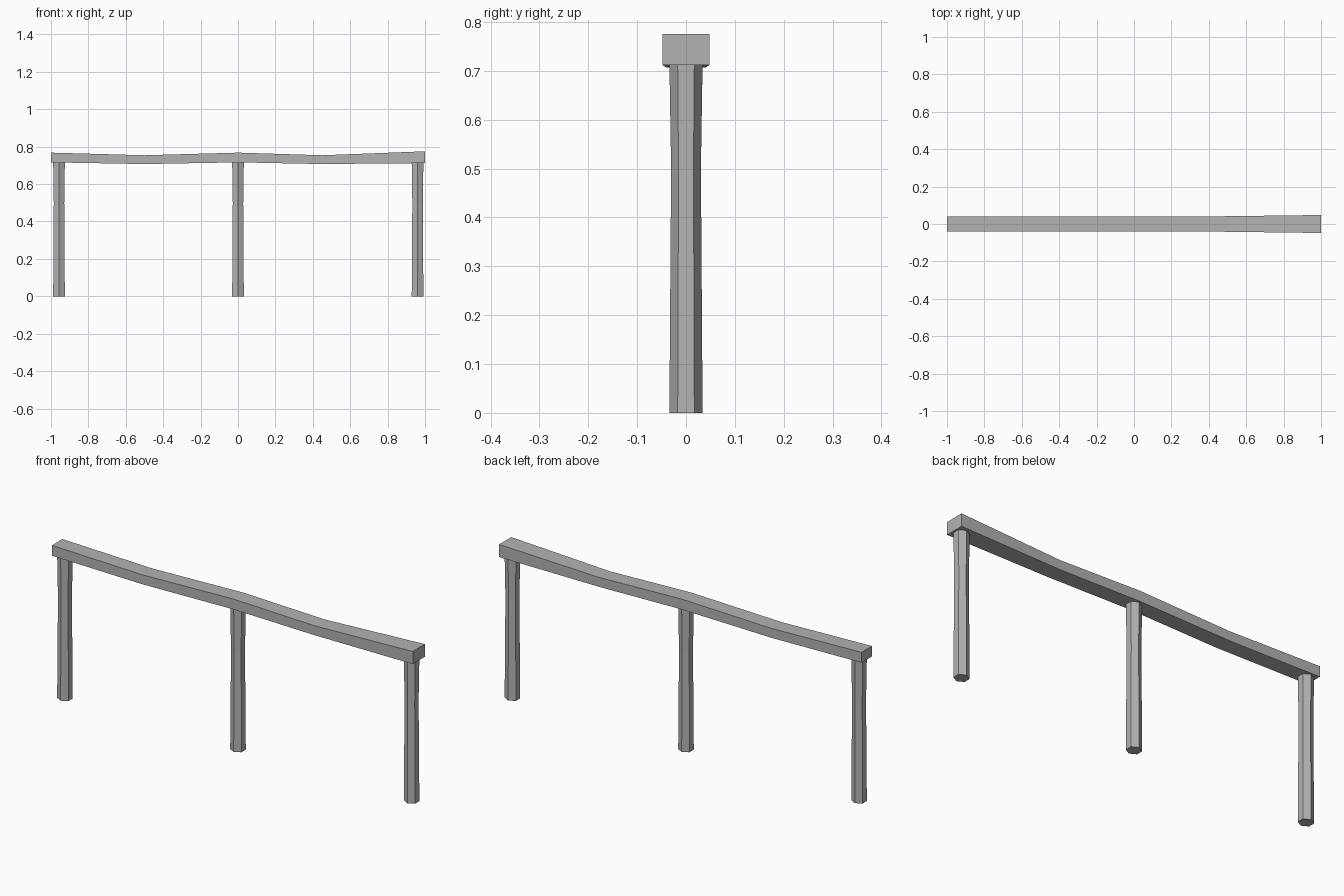
import bpy, bmesh, math

if "Cube" in bpy.data.objects:
    bpy.data.objects.remove(bpy.data.objects["Cube"])

grey = bpy.data.materials.new("weathered grey")
grey.diffuse_color = (0.45, 0.45, 0.45, 1)
grey.use_nodes = True
grey.node_tree.nodes["Principled BSDF"].inputs["Base Color"].default_value = grey.diffuse_color


def loft(name, rings):
    """Skin a closed solid through matching rings of points."""
    bm = bmesh.new()
    loops = [[bm.verts.new(p) for p in ring] for ring in rings]
    n = len(loops[0])
    for a, b in zip(loops, loops[1:]):
        for i in range(n):
            j = (i + 1) % n
            bm.faces.new((a[i], a[j], b[j], b[i]))
    bm.faces.new(loops[0][::-1])
    bm.faces.new(loops[-1])
    bmesh.ops.recalc_face_normals(bm, faces=bm.faces)
    mesh = bpy.data.meshes.new(name)
    bm.to_mesh(mesh)
    bm.free()
    mesh.materials.append(grey)
    obj = bpy.data.objects.new(name, mesh)
    bpy.context.collection.objects.link(obj)
    return obj


def hexagon(x, z, r):
    """Horizontal six-sided ring with corners on the y axis."""
    return [(x + 1.06 * r * math.cos(a), r * math.sin(a), z)
            for a in (math.radians(30 + 60 * i) for i in range(6))]


# Six-sided posts with a slight waist
for name, x in (("left_post", -0.957), ("middle_post", 0.0), ("right_post", 0.96)):
    loft(name, [hexagon(x, z, r) for z, r in
                ((0, 0.034), (0.5, 0.0305), (0.717, 0.034))])

# Sagging top rail: x, half width, underside, top
stations = ((-1.0, 0.041, 0.716, 0.768), (-0.5, 0.041, 0.707, 0.754),
            (0.0, 0.041, 0.716, 0.768), (0.45, 0.041, 0.707, 0.754),
            (1.0, 0.048, 0.712, 0.775))
loft("top_rail", [[(x, -w, lo), (x, w, lo), (x, w, hi), (x, -w, hi)]
                  for x, w, lo, hi in stations])
